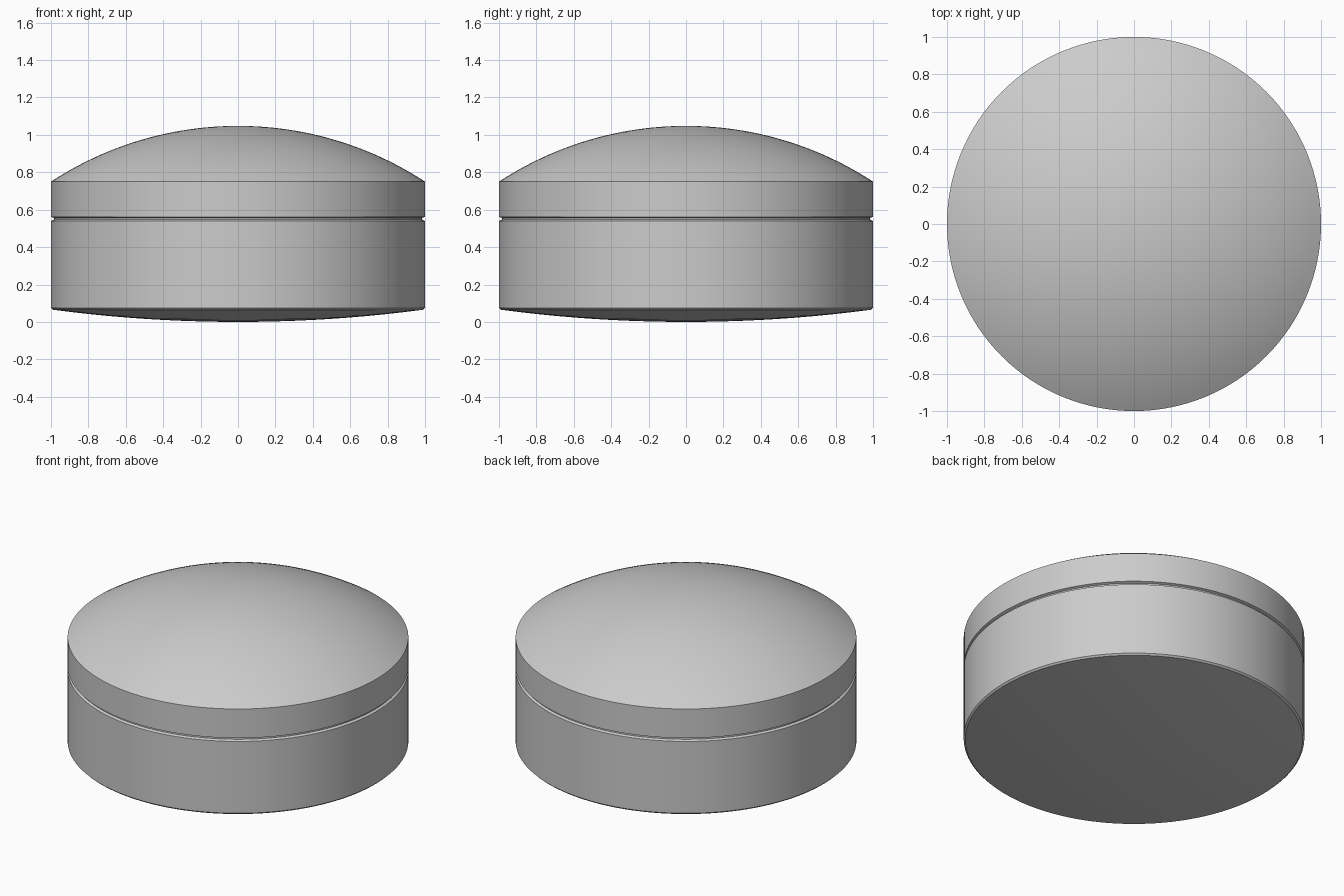
import bpy
import math

SEGMENTS = 128

cube = bpy.data.objects.get("Cube")
if cube:
    bpy.data.objects.remove(cube, do_unlink=True)

grey = bpy.data.materials.new("light_grey")
grey.use_nodes = True
grey.diffuse_color = (0.6, 0.6, 0.6, 1)
grey.node_tree.nodes["Principled BSDF"].inputs["Base Color"].default_value = (0.6, 0.6, 0.6, 1)


def cap(radius, z_rim, z_pole, steps):
    """Circular arc from the rim to just short of the pole, as (r, z) points."""
    height = abs(z_pole - z_rim)
    sphere = (radius ** 2 + height ** 2) / (2 * height)
    sign = 1 if z_pole > z_rim else -1
    half = math.asin(radius / sphere)
    points = []
    for i in range(steps):
        a = half * (1 - i / steps)
        points.append((sphere * math.sin(a), z_pole - sign * sphere * (1 - math.cos(a))))
    return points


def lathe(name, profile, z_bottom, z_top):
    """Revolve a bottom-to-top profile and close it with a fan at each pole."""
    verts = [(r * math.cos(math.tau * s / SEGMENTS), r * math.sin(math.tau * s / SEGMENTS), z)
             for r, z in profile for s in range(SEGMENTS)]
    low = len(verts)
    verts += [(0, 0, z_bottom), (0, 0, z_top)]
    last = (len(profile) - 1) * SEGMENTS
    faces = []
    for s in range(SEGMENTS):
        t = (s + 1) % SEGMENTS
        faces.append((low, t, s))
        faces.append((low + 1, last + s, last + t))
        for k in range(0, last, SEGMENTS):
            faces.append((k + s, k + t, k + SEGMENTS + t, k + SEGMENTS + s))
    mesh = bpy.data.meshes.new(name)
    mesh.from_pydata(verts, [], faces)
    mesh.materials.append(grey)
    obj = bpy.data.objects.new(name, mesh)
    bpy.context.collection.objects.link(obj)
    bpy.ops.object.select_all(action="DESELECT")
    obj.select_set(True)
    bpy.context.view_layer.objects.active = obj
    bpy.ops.object.shade_smooth_by_angle(angle=math.radians(20))
    return obj


# Body: shallow convex underside, chamfered rims, narrow neck below the lid
underside = cap(0.99, 0.065, 0.0, 10)[::-1]
lathe("body", underside + [(1, 0.075), (1, 0.54), (0.985, 0.547), (0.985, 0.556)], 0.0, 0.556)

# Lid: short straight wall with a domed top
lathe("lid", [(0.985, 0.556), (1, 0.562)] + cap(1, 0.75, 1.048, 24), 0.556, 1.048)
